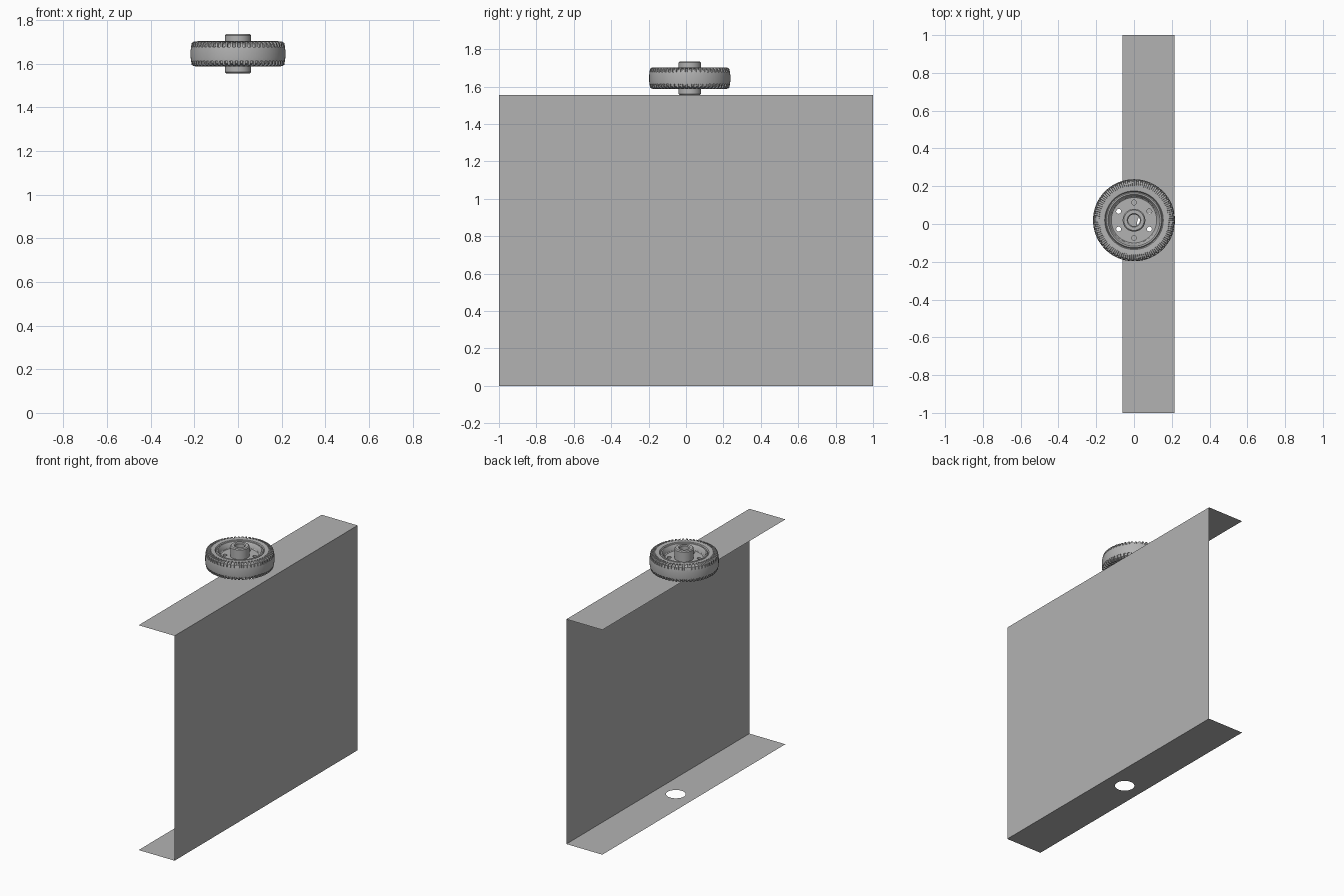
import bpy, bmesh, math

cube = bpy.data.objects.get("Cube")
if cube:
    bpy.data.objects.remove(cube, do_unlink=True)

grey = bpy.data.materials.new("plain_grey")
grey.use_nodes = True
colour = (0.45, 0.45, 0.45, 1)
grey.diffuse_color = colour
grey.node_tree.nodes["Principled BSDF"].inputs["Base Color"].default_value = colour

WHEEL = (0.0, 0.02, 1.645)
FRONT, BACK = -1.0, 1.0
INNER, OUTER = -0.06, 0.215
HEIGHT = 1.555


def finish(name, bm, location=(0, 0, 0), smooth=False):
    mesh = bpy.data.meshes.new(name)
    bm.to_mesh(mesh)
    bm.free()
    obj = bpy.data.objects.new(name, mesh)
    obj.location = location
    bpy.context.collection.objects.link(obj)
    mesh.materials.append(grey)
    bpy.ops.object.select_all(action='DESELECT')
    obj.select_set(True)
    bpy.context.view_layer.objects.active = obj
    if smooth:
        bpy.ops.object.shade_smooth_by_angle(angle=math.radians(30))
    return obj


def lathe(name, profile, steps=96, angle_of=None, radius_of=None):
    """Spin a closed (radius, height) profile round the wheel axle."""
    bm = bmesh.new()
    rings = []
    for s in range(steps):
        a = angle_of(s) if angle_of else math.tau * s / steps
        ring = []
        for i, (r, z) in enumerate(profile):
            if radius_of:
                r, z = radius_of(s, i, r, z)
            ring.append(bm.verts.new((r * math.cos(a), r * math.sin(a), z)))
        rings.append(ring)
    n = len(profile)
    for s in range(steps):
        a, b = rings[s], rings[(s + 1) % steps]
        for i in range(n):
            j = (i + 1) % n
            bm.faces.new((a[i], b[i], b[j], a[j]))
    bmesh.ops.recalc_face_normals(bm, faces=bm.faces)
    return finish(name, bm, WHEEL, True)


def mirrored(half):
    """Complete a profile by reflecting its upper half."""
    return half + [(r, -z) for r, z in reversed(half)]


# Thin sheet channel: upright web and two flanges, each with a round hole
def loop(bm, points):
    verts = [bm.verts.new(p) for p in points]
    return [bm.edges.new((v, verts[(i + 1) % len(verts)])) for i, v in enumerate(verts)]


def flange(name, z, up):
    bm = bmesh.new()
    mid = (INNER + OUTER) / 2
    edges = loop(bm, [(INNER, FRONT, z), (OUTER, FRONT, z), (OUTER, BACK, z), (INNER, BACK, z)])
    turns = [math.tau * i / 48 for i in range(48)]
    edges += loop(bm, [(mid + 0.062 * math.cos(t), 0.062 * math.sin(t), z) for t in turns])
    bmesh.ops.triangle_fill(bm, edges=edges, use_beauty=True, normal=(0, 0, up))
    for f in bm.faces:
        f.normal_update()
        if f.normal.z * up < 0:
            f.normal_flip()
    finish(name, bm)


flange("top_flange", HEIGHT, 1)
flange("bottom_flange", 0, -1)
bm = bmesh.new()
bm.faces.new([bm.verts.new(p) for p in (
    (OUTER, FRONT, 0), (OUTER, BACK, 0), (OUTER, BACK, HEIGHT), (OUTER, FRONT, HEIGHT))])
finish("upright_web", bm)

# Tyre with notched shoulders, staggered between the two sides
tyre_half = [(0.148, 0.045), (0.155, 0.056), (0.182, 0.058), (0.184, 0.058),
             (0.203, 0.056), (0.212, 0.05), (0.215, 0.034), (0.2155, 0.032), (0.217, 0.015)]
tyre_profile = mirrored(tyre_half)
NOTCHES = 56
SHOULDER = range(3, 7)


def tread_angle(s):
    return math.tau * (s // 4 + (0, 0.42, 0.5, 0.92)[s % 4]) / NOTCHES


def tread_radius(s, i, r, z):
    top = i < len(tyre_half)
    k = i if top else len(tyre_profile) - 1 - i
    cut = (s % 4 < 2) if top else (s % 4 >= 2)
    if k in SHOULDER and cut:
        return r - 0.006, z - math.copysign(0.005, z)
    return r, z


lathe("tyre", tyre_profile, NOTCHES * 4, tread_angle, tread_radius)

# Dished rim with six bolt holes
rim = lathe("rim", mirrored([(0.05, 0.018), (0.12, 0.018), (0.125, 0.022), (0.133, 0.05),
                             (0.137, 0.054), (0.145, 0.054), (0.15, 0.048)]))
bm = bmesh.new()
for i in range(6):
    t = math.tau * (i + 0.5) / 6
    made = bmesh.ops.create_cone(bm, cap_ends=True, segments=20,
                                 radius1=0.013, radius2=0.013, depth=0.1)
    bmesh.ops.translate(bm, verts=made["verts"],
                        vec=(0.094 * math.cos(t), 0.094 * math.sin(t), 0))
cutter = finish("bolt_hole_cutter", bm, WHEEL)
cutter.hide_render = True
cut = rim.modifiers.new("bolt_holes", 'BOOLEAN')
cut.operation = 'DIFFERENCE'
cut.solver = 'EXACT'
cut.object = cutter
bpy.context.view_layer.objects.active = rim
bpy.ops.object.modifier_apply(modifier=cut.name)
bpy.data.objects.remove(cutter, do_unlink=True)

# Hollow hub
lathe("hub", mirrored([(0.031, 0.085), (0.036, 0.09), (0.054, 0.09), (0.06, 0.084)]), 64)
